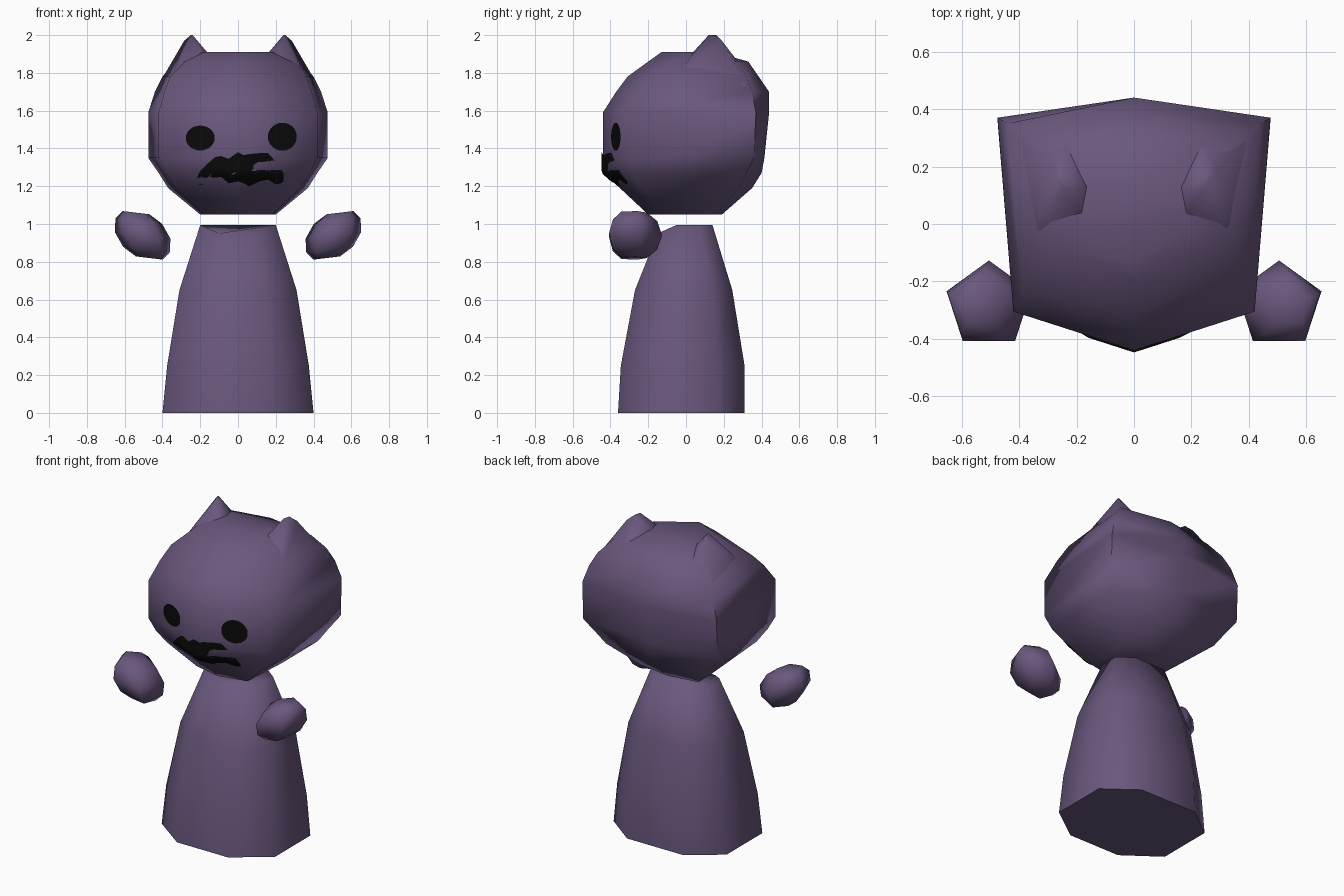
import bpy, bmesh, math
from mathutils import Vector
from mathutils.bvhtree import BVHTree

if "Cube" in bpy.data.objects:
    bpy.data.objects.remove(bpy.data.objects["Cube"])


def material(name, rgb):
    m = bpy.data.materials.new(name)
    m.diffuse_color = (*rgb, 1)
    m.use_nodes = True
    m.node_tree.nodes["Principled BSDF"].inputs["Base Color"].default_value = m.diffuse_color
    return m


PURPLE = material("dusty purple", (0.142, 0.096, 0.205))
BLACK = material("black", (0.003, 0.003, 0.003))


def finish(name, bm, mat, angle=80, recalc=True):
    if recalc:
        bmesh.ops.recalc_face_normals(bm, faces=bm.faces)
    mesh = bpy.data.meshes.new(name)
    bm.to_mesh(mesh)
    bm.free()
    mesh.materials.append(mat)
    ob = bpy.data.objects.new(name, mesh)
    bpy.context.collection.objects.link(ob)
    bpy.ops.object.select_all(action='DESELECT')
    ob.select_set(True)
    bpy.context.view_layer.objects.active = ob
    bpy.ops.object.shade_smooth_by_angle(angle=math.radians(angle))
    return ob


def loft(name, rings, angle=80):
    """Skin a stack of closed rings and cap both ends."""
    bm = bmesh.new()
    loops = [[bm.verts.new(p) for p in ring] for ring in rings]
    n = len(loops[0])
    for a, b in zip(loops, loops[1:]):
        for i in range(n):
            j = (i + 1) % n
            bm.faces.new((a[i], a[j], b[j], b[i]))
    bm.faces.new(loops[0][::-1])
    bm.faces.new(loops[-1])
    return finish(name, bm, PURPLE, angle)


# Head: six-sided rings (z, front y, front corner x y, back corner x y, back y)
HEAD = [
    (1.05, -0.20, 0.18, -0.16, 0.20, 0.16, 0.19),
    (1.19, -0.35, 0.33, -0.24, 0.37, 0.28, 0.35),
    (1.27, -0.44, 0.38, -0.285, 0.42, 0.32, 0.40),
    (1.35, -0.44, 0.42, -0.305, 0.475, 0.36, 0.415),
    (1.59, -0.44, 0.42, -0.305, 0.475, 0.37, 0.44),
    (1.70, -0.37, 0.39, -0.23, 0.44, 0.35, 0.44),
    (1.78, -0.31, 0.36, -0.16, 0.40, 0.32, 0.385),
    (1.86, -0.20, 0.28, -0.07, 0.33, 0.27, 0.33),
    (1.91, -0.13, 0.18, -0.01, 0.19, 0.14, 0.15),
]
head = loft("head", [
    [(0, f, z), (cx, cy, z), (bx, by, z), (0, b, z), (-bx, by, z), (-cx, cy, z)]
    for z, f, cx, cy, bx, by, b in HEAD])

# Ears: hull wedges running into the rear corners of the head
EAR = [(0.24, 0.12, 2.0), (0.25, 0.16, 2.0), (0.285, 0.19, 1.97),
       (0.16, 0.13, 1.905), (0.17, 0.02, 1.89), (0.35, -0.06, 1.775),
       (0.425, 0.32, 1.73), (0.23, 0.29, 1.84)]
for side, label in ((1, "right_ear"), (-1, "left_ear")):
    bm = bmesh.new()
    for x, y, z in EAR:
        bm.verts.new((side * x, y, z))
    bmesh.ops.convex_hull(bm, input=bm.verts)
    finish(label, bm, PURPLE)

# Body: eight-sided tapering robe, lower at the front of the neck
BODY = [
    [(0.18, -0.36, 0), (0.40, -0.20, 0), (0.40, 0.16, 0), (0.20, 0.31, 0)],
    [(0.17, -0.345, 0.25), (0.375, -0.19, 0.25), (0.375, 0.16, 0.25), (0.19, 0.31, 0.25)],
    [(0.14, -0.27, 0.65), (0.31, -0.14, 0.65), (0.31, 0.14, 0.65), (0.15, 0.245, 0.65)],
    [(0.10, -0.15, 0.95), (0.20, -0.05, 0.995), (0.20, 0.07, 0.995), (0.11, 0.14, 0.995)],
]
loft("body", [half + [(-x, y, z) for x, y, z in reversed(half)] for half in BODY])

# Hands: tilted five-sided balls floating beside the body
for side, label in ((1, "right_hand"), (-1, "left_hand")):
    rings = []
    for h, r, dx in ((-0.12, 0.075, -0.035), (-0.075, 0.13, -0.02), (0, 0.155, 0),
                     (0.075, 0.13, 0.02), (0.12, 0.075, 0.035)):
        ring = []
        for i in range(5):
            a = math.pi / 2 + i * math.tau / 5
            c = math.cos(a) * r
            ring.append((side * (0.505 + dx + c), -0.282 + math.sin(a) * r,
                         0.94 + h + 0.12 * c))
        rings.append(ring)
    loft(label, rings)

# Face marks: thin plates laid over the head surface, columns of (x, low z, high z)
surface = BVHTree.FromPolygons([v.co for v in head.data.vertices],
                               [list(p.vertices) for p in head.data.polygons])


def face_plate(name, columns, rows=8):
    bm = bmesh.new()
    grid = []
    for x, lo, hi in columns:
        col = []
        for k in range(rows + 1):
            z = lo + (hi - lo) * k / rows
            hit = surface.ray_cast(Vector((x, -2, z)), Vector((0, 1, 0)))[0]
            col.append(bm.verts.new((x, hit.y - 0.007, z)))
        grid.append(col)
    for a, b in zip(grid, grid[1:]):
        for k in range(rows):
            bm.faces.new((a[k], b[k], b[k + 1], a[k + 1]))
    finish(name, bm, BLACK, recalc=False)


def eye(name, cx, cz, rx, rz):
    cols = []
    for i in range(13):
        a = math.pi * (0.06 + 0.88 * i / 12)
        h = rz * math.sin(a)
        cols.append((cx - rx * math.cos(a), cz - h, cz + h))
    face_plate(name, cols)


eye("left_eye", -0.20, 1.455, 0.077, 0.066)
eye("right_eye", 0.235, 1.462, 0.077, 0.074)

face_plate("moustache", [
    (-0.222, 1.21, 1.24), (-0.20, 1.205, 1.28), (-0.16, 1.215, 1.32),
    (-0.12, 1.245, 1.355), (-0.09, 1.25, 1.36), (-0.05, 1.215, 1.345),
    (0, 1.225, 1.38), (0.03, 1.215, 1.365), (0.06, 1.20, 1.37), (0.11, 1.225, 1.375),
    (0.16, 1.235, 1.375), (0.20, 1.21, 1.33), (0.225, 1.215, 1.30), (0.24, 1.225, 1.27)])
